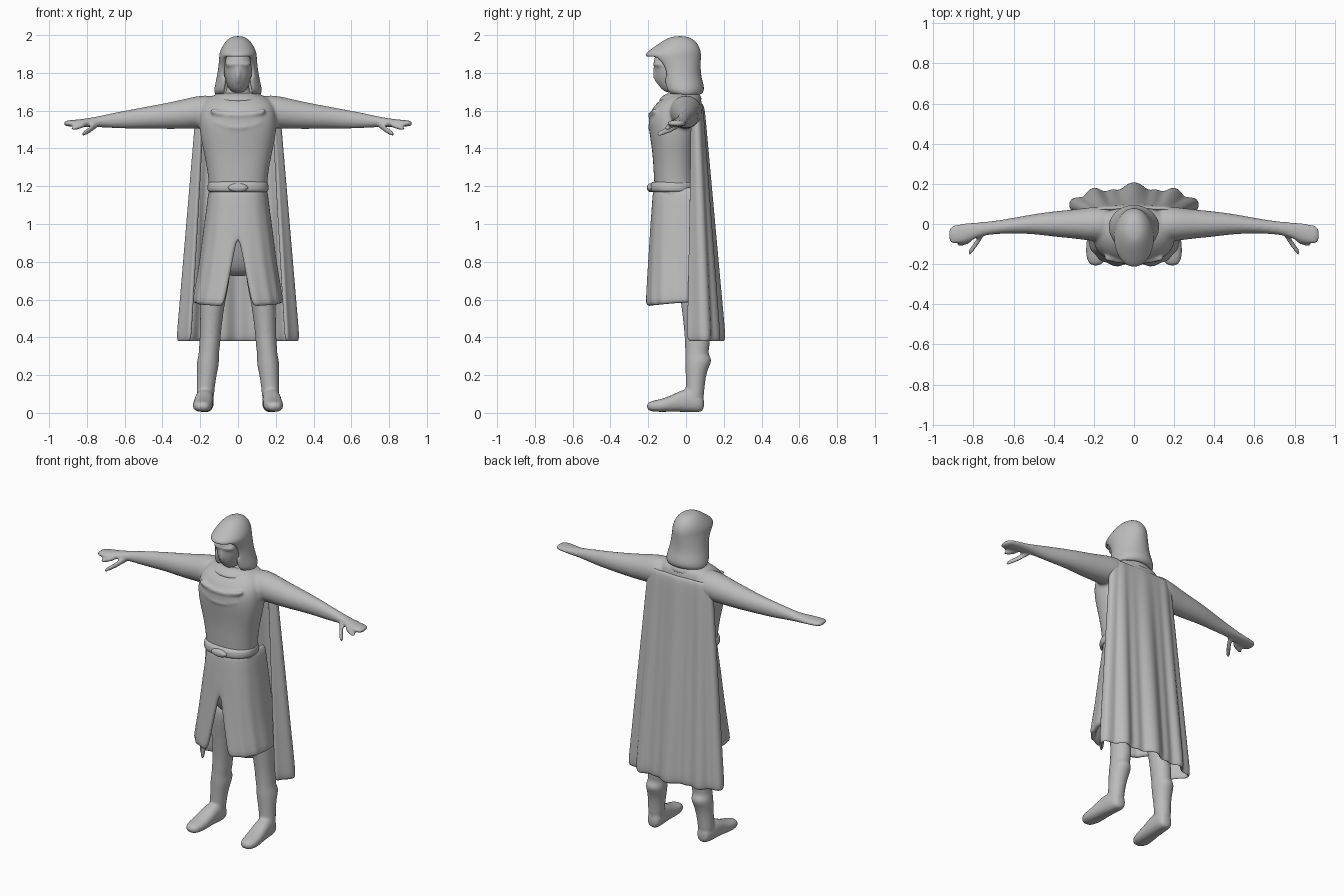
import bpy, bmesh, math
from mathutils import Vector

if "Cube" in bpy.data.objects:
    bpy.data.objects.remove(bpy.data.objects["Cube"])

grey = bpy.data.materials.new("plain grey")
grey.use_nodes = True
colour = (0.5, 0.5, 0.5, 1)
grey.diffuse_color = colour
grey.node_tree.nodes["Principled BSDF"].inputs["Base Color"].default_value = colour


def finish(name, bm, mods):
    """Turn a bmesh into a smooth grey object with the given modifiers."""
    bmesh.ops.recalc_face_normals(bm, faces=bm.faces)
    mesh = bpy.data.meshes.new(name)
    bm.to_mesh(mesh)
    bm.free()
    mesh.materials.append(grey)
    mesh.polygons.foreach_set("use_smooth", [True] * len(mesh.polygons))
    obj = bpy.data.objects.new(name, mesh)
    bpy.context.collection.objects.link(obj)
    for kind, settings in mods:
        mod = obj.modifiers.new(kind.title(), kind)
        for key, value in settings.items():
            setattr(mod, key, value)
    return obj


SUB = ("SUBSURF", {"levels": 2, "render_levels": 2})
MIRROR = ("MIRROR", {"use_clip": True})
FUSE = [SUB,
        ("REMESH", {"mode": "VOXEL", "voxel_size": 0.009, "use_smooth_shade": True}),
        ("SMOOTH", {"factor": 0.5, "iterations": 4})]


def loft(bm, axis, sections, sides=20, power=1.0, flip=1, cap=True):
    """Skin rounded sections (position, centre a, centre b, radius a, radius b)."""
    rings = []
    for t, a, b, ra, rb in sections:
        ring = []
        for i in range(sides):
            ang = math.tau * i / sides
            c, s = math.cos(ang), math.sin(ang)
            p = a + ra * math.copysign(abs(c) ** power, c)
            q = b + rb * math.copysign(abs(s) ** power, s)
            x, y, z = {"z": (p, q, t), "x": (t, p, q), "y": (p, t, q)}[axis]
            ring.append(bm.verts.new((x * flip, y, z)))
        rings.append(ring)
    for lo, hi in zip(rings, rings[1:]):
        for i in range(sides):
            j = (i + 1) % sides
            bm.faces.new((lo[i], lo[j], hi[j], hi[i]))
    if cap:
        bm.faces.new(rings[0])
        bm.faces.new(rings[-1])


def sheet(bm, rows):
    """Skin rows of points into an open cloth grid."""
    grid = [[bm.verts.new(p) for p in row] for row in rows]
    for lo, hi in zip(grid, grid[1:]):
        for i in range(len(lo) - 1):
            bm.faces.new((lo[i], lo[i + 1], hi[i + 1], hi[i]))


def depth(sections):
    """Convert (z, front, back, half width) to loft sections."""
    return [(z, 0, (f + b) / 2, w, (b - f) / 2) for z, f, b, w in sections]


# Torso, sleeves and hands fused into one soft body
bm = bmesh.new()
loft(bm, "z", depth([
    (0.72, -.03, .09, .13), (0.8, -.09, .09, .165), (1.0, -.15, .07, .16),
    (1.2, -.17, .05, .15), (1.35, -.175, .05, .175), (1.45, -.19, .06, .2),
    (1.55, -.205, .085, .21), (1.62, -.18, .09, .2), (1.67, -.12, .08, .165),
    (1.695, -.08, .06, .1)]), power=0.85)
loft(bm, "z", depth([(1.6, -.08, .05, .07), (1.78, -.08, .05, .07)]))
arm = [(.1, 0, 1.595, .09, .09), (.2, 0, 1.595, .09, .092), (.3, 0, 1.58, .075, .08),
       (.4, 0, 1.57, .066, .07), (.5, 0, 1.562, .052, .058), (.6, -.008, 1.552, .04, .05),
       (.7, -.018, 1.545, .034, .036), (.76, -.025, 1.54, .036, .027),
       (.82, -.04, 1.535, .048, .022), (.88, -.052, 1.533, .053, .018),
       (.925, -.055, 1.532, .045, .015)]
thumb = [(.74, -.03, 1.53, .02, .018), (.775, -.08, 1.505, .023, .02),
         (.805, -.125, 1.485, .02, .017), (.83, -.15, 1.472, .014, .012)]
finger = [(.8, -.07, 1.53, .02, .016), (.85, -.095, 1.512, .016, .014),
          (.885, -.1, 1.502, .012, .01)]
for side in (1, -1):
    for part in (arm, thumb, finger):
        loft(bm, "x", part, sides=12, flip=side)
# Draped folds across the chest
for z, w, dip in ((1.6, .15, .025), (1.54, .13, .03)):
    loft(bm, "x", [(w * k / 4, -.165 - .022 * (1 - (k / 4) ** 2),
                    z - dip * (1 - (k / 4) ** 2), .016, .016) for k in range(-4, 5)], sides=8)
finish("body_and_sleeves", bm, FUSE)

# Legs with wrinkled boots
bm = bmesh.new()
for side in (1, -1):
    loft(bm, "z", [
        (.05, .175, .045, .048, .05), (.12, .172, .048, .048, .05),
        (.2, .165, .052, .053, .055), (.25, .16, .06, .06, .066),
        (.285, .158, .068, .06, .075), (.31, .155, .055, .054, .06),
        (.36, .15, .062, .058, .07), (.42, .146, .055, .056, .064),
        (.6, .135, .045, .068, .075), (.8, .1, .02, .085, .085)], sides=14, flip=side)
    loft(bm, "y", [
        (.098, .172, .05, .035, .045), (.06, .173, .055, .048, .053),
        (0, .178, .068, .05, .066), (-.06, .182, .054, .052, .048),
        (-.12, .187, .04, .055, .036), (-.17, .19, .036, .05, .031),
        (-.21, .19, .034, .03, .02)], sides=14, power=.8, flip=side)
finish("legs_and_boots", bm, FUSE)

# Skirt of the tunic, split at the front
bm = bmesh.new()
rows = []
for z, width, front, slit in ((1.2, .155, -.175, 0), (1.1, .165, -.18, 0), (1.0, .18, -.188, 0),
                              (.93, .188, -.192, 0), (.88, .195, -.196, .014),
                              (.78, .207, -.203, .033), (.68, .222, -.21, .052),
                              (.6, .235, -.216, .068), (.565, .24, -.216, .082)):
    row = []
    start = math.asin((slit / width) ** (1 / .75))
    for i in range(17):
        ang = start + (math.radians(100) - start) * i / 16
        c, s = math.cos(ang), math.sin(ang)
        fold = 1 + .025 * (1.2 - z) * math.sin(i * 1.6)
        row.append((width * s ** .75 * (fold if i else 1),
                    .01 + (front - .01) * math.copysign(abs(c) ** .7, c) * fold,
                    z + .02 * (1 - c) * (z < .7)))
    rows.append(row)
sheet(bm, rows)
finish("split_skirt", bm, [MIRROR, ("SOLIDIFY", {"thickness": .03, "offset": -1}),
                           ("SUBSURF", {"levels": 1, "render_levels": 1})])

# Belt and oval buckle
bm = bmesh.new()
loft(bm, "z", depth([(1.165, -.175, .05, .15), (1.175, -.192, .06, .164),
                     (1.215, -.19, .06, .162), (1.23, -.175, .05, .15)]), sides=32, power=.85)
finish("belt", bm, [SUB])
bm = bmesh.new()
loft(bm, "y", [(-.17, 0, 1.192, .055, .025), (-.195, 0, 1.192, .055, .025),
               (-.207, 0, 1.192, .035, .012)], sides=16)
finish("buckle", bm, [SUB])

# Long pleated cape, half profile from the spine to the front edge
hem = [(0, .205), (.035, .19), (.07, .155), (.11, .17), (.15, .145), (.19, .18),
       (.225, .165), (.245, .125), (.28, .125), (.315, .12), (.32, .085), (.29, .06),
       (.265, .03), (.255, .005)]
top = [(0, .085), (.03, .082), (.06, .08), (.09, .078), (.12, .076), (.145, .078),
       (.165, .074), (.18, .068), (.195, .066), (.21, .06), (.21, .05), (.2, .045),
       (.19, .04), (.18, .035)]
bm = bmesh.new()
rows = []
for k in range(13):
    t = k / 12
    rows.append([(*Vector(a).lerp(Vector(b), t), 1.64 + (.375 - 1.64) * t) for a, b in zip(top, hem)])
sheet(bm, rows)
finish("cape", bm, [MIRROR, ("SOLIDIFY", {"thickness": .025, "offset": 0}), SUB])

# Hood with a pointed brim and an open face
bm = bmesh.new()
loft(bm, "z", depth([
    (1.68, -.08, .075, .118), (1.7, -.125, .095, .128), (1.73, -.135, .097, .124),
    (1.78, -.145, .08, .112), (1.84, -.16, .078, .103), (1.885, -.215, .08, .1),
    (1.905, -.215, .08, .099), (1.94, -.165, .072, .085), (1.975, -.115, .045, .06),
    (1.995, -.07, .005, .028)]), sides=28, cap=False)
bm.faces.new(sorted((v for v in bm.verts if v.co.z > 1.99),
                    key=lambda v: math.atan2(v.co.y + .033, v.co.x)))
opening = [f for f in bm.faces if f.calc_center_median().z < 1.87
           and f.calc_center_median().y < -.03 and abs(f.calc_center_median().x) < .078]
bmesh.ops.delete(bm, geom=opening, context="FACES")
finish("hood", bm, [("SOLIDIFY", {"thickness": .022, "offset": -1}), SUB])

# Masked face with a pointed nose and a narrow chin
bm = bmesh.new()
loft(bm, "z", depth([
    (1.69, -.105, .03, .03), (1.72, -.14, .04, .052), (1.76, -.162, .05, .068),
    (1.8, -.168, .05, .078), (1.84, -.172, .05, .082), (1.89, -.175, .05, .08),
    (1.93, -.12, .03, .06)]), sides=18)
loft(bm, "z", depth([(1.73, -.15, -.1, .012), (1.77, -.178, -.1, .022),
                     (1.81, -.18, -.1, .018), (1.85, -.17, -.1, .012)]), sides=10)
loft(bm, "x", [(x, -.15 + x * x * 4, 1.845, .028, .014) for x in (-.07, -.035, 0, .035, .07)], sides=10)
finish("masked_face", bm, FUSE)

# Rolled collar around the neck
bm = bmesh.new()
loft(bm, "z", depth([(1.64, -.15, .08, .135), (1.665, -.14, .085, .14),
                     (1.685, -.115, .075, .125), (1.695, -.09, .06, .1)]), sides=24)
finish("collar", bm, [SUB])
